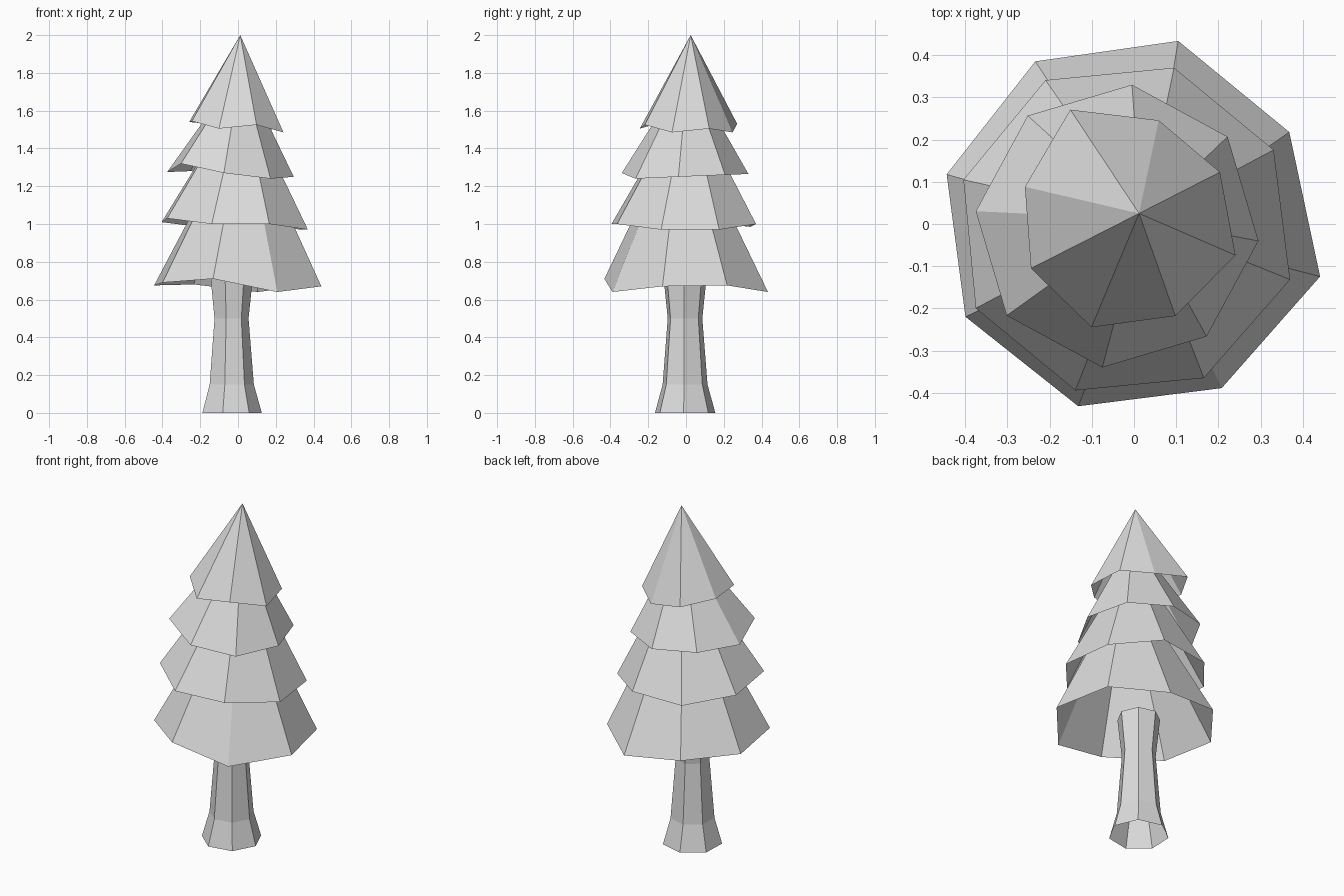
import bpy
import bmesh
from math import radians, cos, sin

cube = bpy.data.objects.get("Cube")
if cube:
    bpy.data.objects.remove(cube, do_unlink=True)


def make_material(name, color):
    mat = bpy.data.materials.new(name)
    mat.use_nodes = True
    mat.diffuse_color = color
    mat.node_tree.nodes["Principled BSDF"].inputs["Base Color"].default_value = color
    return mat


plain_grey = make_material("plain grey", (0.72, 0.72, 0.72, 1))


def ring(bm, center, start, radii, heights):
    """Polygon loop of vertices with its own radius and height at each corner."""
    step = 360 / len(radii)
    verts = []
    for i, (r, z) in enumerate(zip(radii, heights)):
        a = radians(start + step * i)
        verts.append(bm.verts.new((center[0] + r * cos(a), center[1] + r * sin(a), z)))
    return verts


def finish(bm, name):
    mesh = bpy.data.meshes.new(name)
    bm.to_mesh(mesh)
    bm.free()
    mesh.materials.append(plain_grey)
    obj = bpy.data.objects.new(name, mesh)
    bpy.context.collection.objects.link(obj)


# Trunk: open seven-sided tube, flared at the foot and under the branches
bm = bmesh.new()
sides = 7
profile = [(0.164, 0), (0.122, 0.15), (0.094, 0.5), (0.118, 0.73)]
loops = [ring(bm, (-0.038, -0.006), 152, [r] * sides, [z] * sides) for r, z in profile]
for lower, upper in zip(loops, loops[1:]):
    for i in range(sides):
        j = (i + 1) % sides
        bm.faces.new((lower[i], lower[j], upper[j], upper[i]))
finish(bm, "trunk")


def branch_tier(name, center, start, radii, hem, tip_position):
    """Hollow eight-sided cone with an uneven hem."""
    bm = bmesh.new()
    lower = ring(bm, center, start, radii, hem)
    tip = bm.verts.new(tip_position)
    for i in range(len(lower)):
        bm.faces.new((lower[i], lower[(i + 1) % len(lower)], tip))
    finish(bm, name)


# Branches: four cones, each one set into the next
branch_tier("bottom_branches", (-0.014, 0), 29.7,
            [0.44, 0.45, 0.444, 0.446, 0.444, 0.448, 0.448, 0.472],
            [0.675, 0.64, 0.68, 0.675, 0.69, 0.71, 0.64, 0.67],
            (0.03, -0.018, 1.575))
branch_tier("lower_middle_branches", (-0.022, -0.012), 28, [0.4] * 7 + [0.41],
            [0.97, 1.0, 0.985, 1.01, 1.03, 1.0, 1.0, 0.97],
            (0.02, 0.01, 1.7))
branch_tier("upper_middle_branches", (-0.04, -0.005), 39, [0.337] * 8,
            [1.26, 1.265, 1.28, 1.275, 1.32, 1.27, 1.24, 1.25],
            (0.018, 0.012, 1.825))
branch_tier("top_branches", (-0.018, 0.01), 27,
            [0.249, 0.248, 0.293, 0.253, 0.254, 0.268, 0.256, 0.272],
            [1.505, 1.485, 1.53, 1.54, 1.545, 1.505, 1.525, 1.485],
            (0.012, 0.025, 2))
